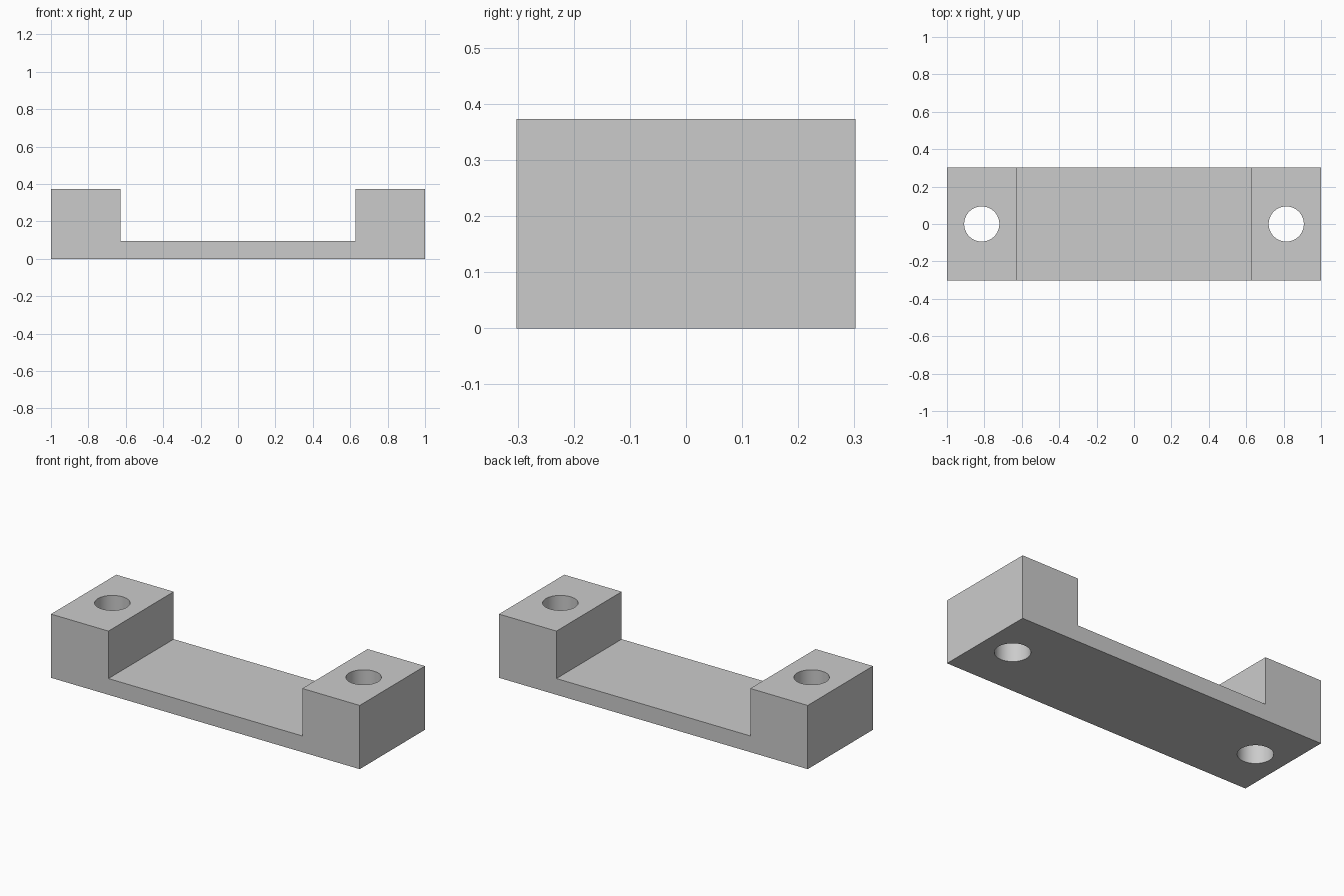
import bpy
import bmesh
import math

if "Cube" in bpy.data.objects:
    bpy.data.objects.remove(bpy.data.objects["Cube"], do_unlink=True)

HALF_DEPTH = 0.302
HEIGHT = 0.373
FLOOR = 0.095
INNER = 0.628
HOLE_X = 0.814
HOLE_R = 0.094

# Material
grey = bpy.data.materials.new("plain_grey")
grey.use_nodes = True
colour = (0.6, 0.6, 0.6, 1)
grey.diffuse_color = colour
grey.node_tree.nodes["Principled BSDF"].inputs["Base Color"].default_value = colour

# Bracket body: U-shaped profile extruded along the depth
half = [(1, 0), (1, HEIGHT), (INNER, HEIGHT), (INNER, FLOOR)]
profile = half + [(-x, z) for x, z in reversed(half)]
bm = bmesh.new()
face = bm.faces.new([bm.verts.new((x, -HALF_DEPTH, z)) for x, z in profile])
ext = bmesh.ops.extrude_face_region(bm, geom=[face])
moved = [v for v in ext["geom"] if isinstance(v, bmesh.types.BMVert)]
bmesh.ops.translate(bm, verts=moved, vec=(0, 2 * HALF_DEPTH, 0))
bmesh.ops.recalc_face_normals(bm, faces=bm.faces[:])
mesh = bpy.data.meshes.new("mounting_bracket")
bm.to_mesh(mesh)
bm.free()
mesh.materials.append(grey)
bracket = bpy.data.objects.new("mounting_bracket", mesh)
bpy.context.collection.objects.link(bracket)

# Screw holes through both end blocks
for name, side in (("left", 1), ("right", -1)):
    bpy.ops.mesh.primitive_cylinder_add(
        vertices=64, radius=HOLE_R, depth=1, location=(side * HOLE_X, 0, HEIGHT / 2))
    cutter = bpy.context.object
    cutter.name = name + "_hole_cutter"
    cutter.data.materials.append(grey)
    cutter.hide_render = True
    cut = bracket.modifiers.new(name + "_hole", "BOOLEAN")
    cut.operation = "DIFFERENCE"
    cut.solver = "EXACT"
    cut.object = cutter

# Apply the cuts, remove the cutters and smooth the hole walls
bpy.ops.object.select_all(action="DESELECT")
bracket.select_set(True)
bpy.context.view_layer.objects.active = bracket
for cut in list(bracket.modifiers):
    cutter = cut.object
    bpy.ops.object.modifier_apply(modifier=cut.name)
    bpy.data.objects.remove(cutter, do_unlink=True)
bpy.ops.object.shade_smooth_by_angle(angle=math.radians(30))
